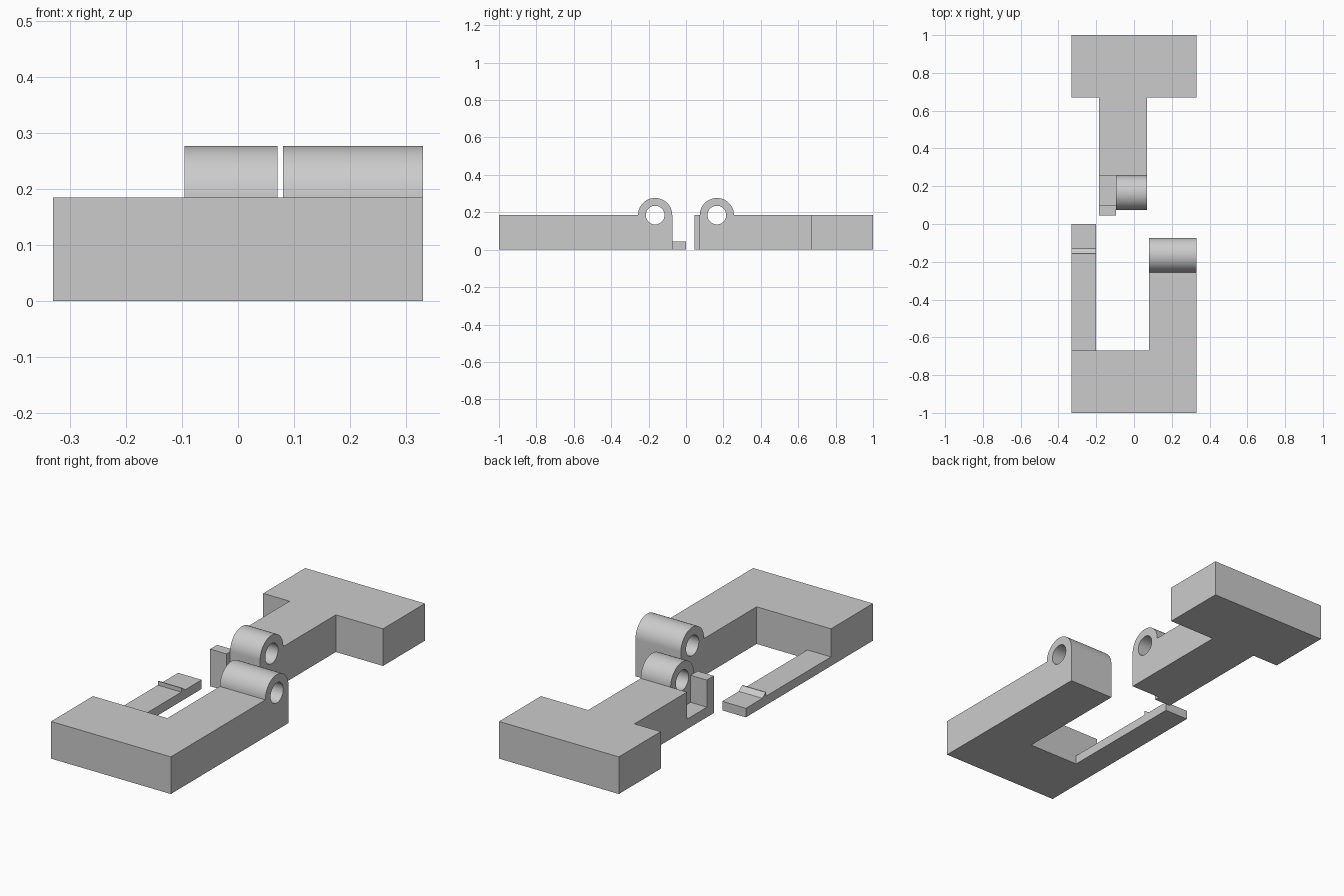
import bpy, bmesh, math
from mathutils import Vector

if "Cube" in bpy.data.objects:
    bpy.data.objects.remove(bpy.data.objects["Cube"])

grey = bpy.data.materials.new("light grey")
grey.use_nodes = True
grey.diffuse_color = (0.6, 0.6, 0.6, 1)
grey.node_tree.nodes["Principled BSDF"].inputs["Base Color"].default_value = grey.diffuse_color

HEIGHT, RADIUS, BORE, AXIS_Y = 0.185, 0.0915, 0.05, 0.165
STRIP = 0.045


def prism(name, outline, axis, low, high):
    """Extrude a closed outline along x (outline in y, z) or z (outline in x, y)."""
    bm = bmesh.new()
    place = (lambda a, b: (low, a, b)) if axis == "x" else (lambda a, b: (a, b, low))
    face = bm.faces.new([bm.verts.new(place(a, b)) for a, b in outline])
    grown = bmesh.ops.extrude_face_region(bm, geom=[face])["geom"]
    step = Vector((high - low, 0, 0)) if axis == "x" else Vector((0, 0, high - low))
    bmesh.ops.translate(bm, vec=step, verts=[v for v in grown if isinstance(v, bmesh.types.BMVert)])
    bmesh.ops.recalc_face_normals(bm, faces=bm.faces)
    mesh = bpy.data.meshes.new(name)
    bm.to_mesh(mesh)
    bm.free()
    mesh.materials.append(grey)
    obj = bpy.data.objects.new(name, mesh)
    bpy.context.collection.objects.link(obj)
    return obj


def arc(y, radius, turn, steps):
    return [(y + radius * math.cos(turn * i / steps), HEIGHT + radius * math.sin(turn * i / steps))
            for i in range(steps + 1)]


def combine(obj, other, operation):
    """Apply one boolean and discard the helper."""
    other.hide_render = True
    mod = obj.modifiers.new("combine", "BOOLEAN")
    mod.operation, mod.object, mod.solver = operation, other, "EXACT"
    bpy.context.view_layer.update()
    result = bpy.data.meshes.new_from_object(obj.evaluated_get(bpy.context.evaluated_depsgraph_get()))
    obj.modifiers.clear()
    obj.data = result
    bpy.data.objects.remove(other)


def add_hinge(obj, y, left, right):
    """Rounded knuckle on top of an arm with a bore through it."""
    knuckle = prism("knuckle", arc(y, RADIUS, math.pi, 32) + [(y - RADIUS, 0.1), (y + RADIUS, 0.1)],
                    "x", left, right)
    combine(obj, knuckle, "UNION")
    bore = prism("bore", arc(y, BORE, math.tau, 48)[:-1], "x", left - 0.02, right + 0.02)
    combine(obj, bore, "DIFFERENCE")


def finish(obj):
    bm = bmesh.new()
    bm.from_mesh(obj.data)
    bmesh.ops.remove_doubles(bm, verts=bm.verts, dist=1e-5)
    bmesh.ops.dissolve_limit(bm, angle_limit=0.01, verts=bm.verts, edges=bm.edges)
    bm.to_mesh(obj.data)
    bm.free()
    bpy.ops.object.select_all(action="DESELECT")
    obj.select_set(True)
    bpy.context.view_layer.objects.active = obj
    bpy.ops.object.shade_smooth_by_angle(angle=math.radians(30))


# Front half: bar with one long hinge arm
end = AXIS_Y - RADIUS
front = prism("front_bracket", [(-0.33, -1), (0.33, -1), (0.33, -end), (0.08, -end),
                                (0.08, -0.67), (-0.33, -0.67)], "z", 0, HEIGHT)
add_hinge(front, -AXIS_Y, 0.08, 0.33)
finish(front)

# Thin latch strip with a small catch ridge
strip = prism("latch_strip", [(-0.67, 0), (0, 0), (0, STRIP), (-0.13, STRIP), (-0.155, 0.065),
                              (-0.16, 0.065), (-0.16, STRIP), (-0.67, STRIP)], "x", -0.33, -0.2)
finish(strip)

# Rear half: T-shaped body with hook at the tip of the stem
rear = prism("rear_bracket", [(-0.33, 1), (-0.33, 0.67), (-0.185, 0.67), (-0.185, 0.045),
                              (-0.095, 0.045), (-0.095, end), (0.07, end), (0.07, 0.67),
                              (0.33, 0.67), (0.33, 1)], "z", 0, HEIGHT)
pocket = prism("pocket", [(-0.25, 0.1), (-0.095, 0.1), (-0.095, AXIS_Y + RADIUS),
                          (-0.25, AXIS_Y + RADIUS)], "z", 0.05, 0.4)
combine(rear, pocket, "DIFFERENCE")
add_hinge(rear, AXIS_Y, -0.095, 0.07)
finish(rear)
